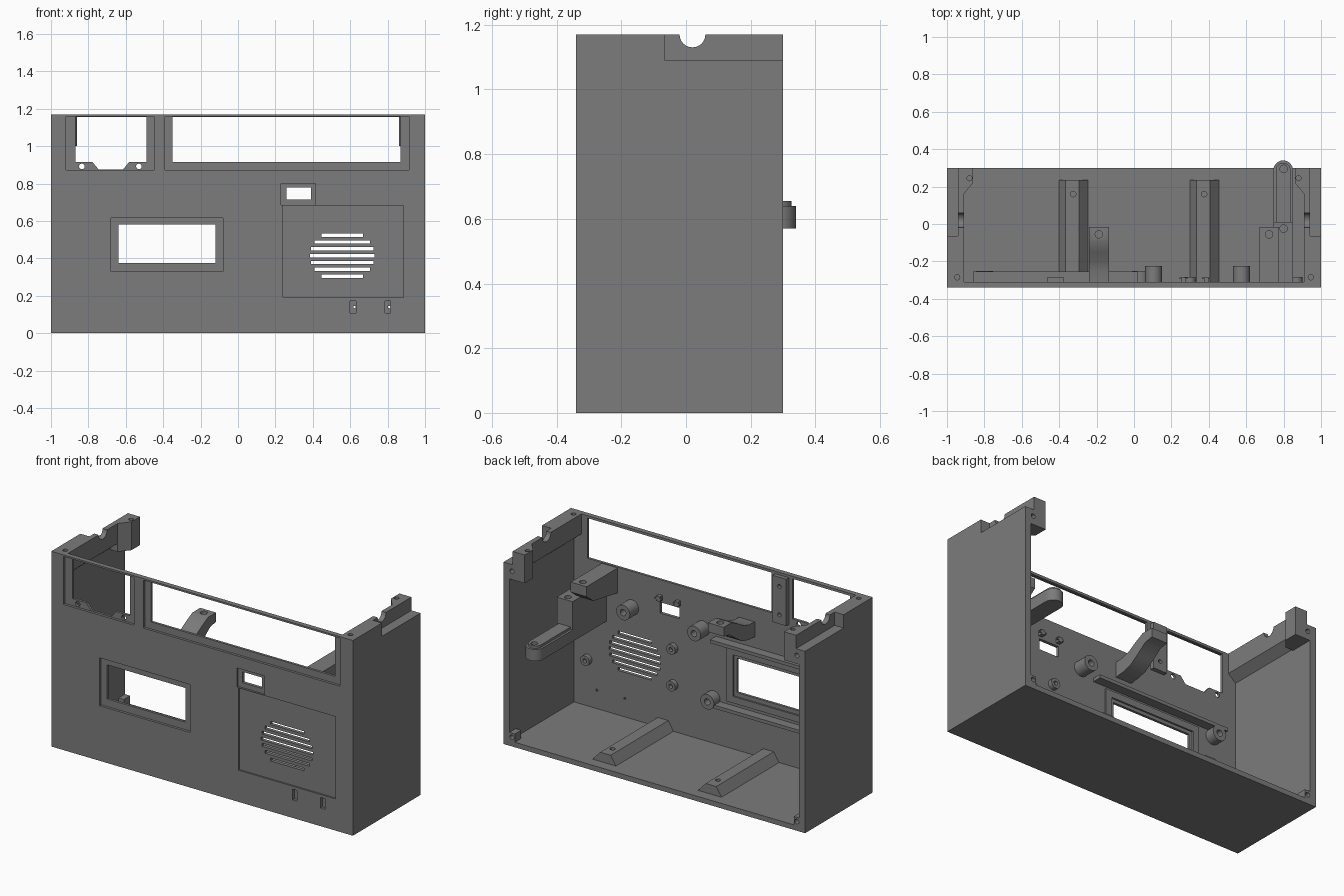
import bpy, bmesh, math
from mathutils import Matrix, Vector

if "Cube" in bpy.data.objects:
    bpy.data.objects.remove(bpy.data.objects["Cube"])

grey = bpy.data.materials.new("mid_grey")
grey.diffuse_color = (0.2, 0.2, 0.2, 1)
grey.use_nodes = True
grey.node_tree.nodes["Principled BSDF"].inputs["Base Color"].default_value = grey.diffuse_color


def finish(name, bm):
    bmesh.ops.recalc_face_normals(bm, faces=bm.faces)
    me = bpy.data.meshes.new(name)
    bm.to_mesh(me)
    bm.free()
    me.materials.append(grey)
    ob = bpy.data.objects.new(name, me)
    bpy.context.collection.objects.link(ob)
    return ob


def box(name, x0, x1, y0, y1, z0, z1):
    bm = bmesh.new()
    bmesh.ops.create_cube(bm, size=1)
    for v in bm.verts:
        v.co = Vector(((x0 + x1) / 2 + v.co.x * (x1 - x0),
                       (y0 + y1) / 2 + v.co.y * (y1 - y0),
                       (z0 + z1) / 2 + v.co.z * (z1 - z0)))
    return finish(name, bm)


def prism(name, pts, axis, a, b):
    """Extrude a 2D outline along an axis; the outline uses the other two axes in order."""
    bm = bmesh.new()

    def at(p, t):
        c = list(p)
        c.insert(axis, t)
        return bm.verts.new(c)
    lo, hi = [at(p, a) for p in pts], [at(p, b) for p in pts]
    bm.faces.new(lo)
    bm.faces.new(hi[::-1])
    for i in range(len(pts)):
        j = (i + 1) % len(pts)
        bm.faces.new((lo[i], lo[j], hi[j], hi[i]))
    return finish(name, bm)


def rod(name, c, r, axis, a, b, n=24):
    pts = [(c[0] + r * math.cos(2 * math.pi * i / n), c[1] + r * math.sin(2 * math.pi * i / n)) for i in range(n)]
    return prism(name, pts, axis, a, b)


def boolean(ob, others, op='DIFFERENCE'):
    bpy.context.view_layer.objects.active = ob
    for o in others:
        m = ob.modifiers.new("cut", 'BOOLEAN')
        m.operation, m.solver, m.object = op, 'EXACT', o
        bpy.ops.object.modifier_apply(modifier=m.name)
        bpy.data.objects.remove(o)
    return ob


def smooth(ob):
    bpy.ops.object.select_all(action='DESELECT')
    ob.select_set(True)
    bpy.context.view_layer.objects.active = ob
    bpy.ops.object.shade_smooth_by_angle(angle=math.radians(30))


F, B, IN = -0.34, 0.30, -0.31      # front face, back edge, inside of front wall

# Front panel with its windows, recesses and speaker slots
panel = box("front_panel", -1, 1, F, IN, 0, 1.17)
cuts = []
for rec, hole, depth in (
        ((-.92, -.45, .873, 1.16), (-.87, -.49, .915, 1.155), .015),
        ((-.39, .915, .873, 1.16), (-.35, .87, .915, 1.155), .015),
        ((-.68, -.08, .33, .617), (-.64, -.12, .375, .58), .015),
        ((.23, .415, .685, .80), (.26, .39, .715, .78), .012)):
    cuts.append(box("c", rec[0], rec[1], F - .1, F + depth, rec[2], rec[3]))
    cuts.append(box("c", hole[0], hole[1], F - .1, IN + .1, hole[2], hole[3]))
cuts.append(box("c", .24, .885, F - .1, F + .01, .19, .683))
cuts.append(prism("c", [(-.79, .93), (-.745, .875), (-.615, .875), (-.57, .93)], 1, F - .1, IN + .1))
cuts += [rod("c", (x, .892), .015, 1, F - .1, IN + .1, 12) for x in (-.835, -.53)]
for i in range(7):
    z = (i - 3) * .0365
    w = math.sqrt(.172 ** 2 - min(abs(z) * 1.2, .15) ** 2)
    cuts.append(box("c", .557 - w, .557 + w, F - .1, IN + .1, .415 + z - .009, .415 + z + .009))
for x in (.615, .80):
    cuts.append(box("c", x - .015, x + .015, F - .1, F + .018, .108, .172))
    cuts.append(rod("c", (x + .008, .14), .007, 1, F - .1, IN + .1, 8))
boolean(panel, cuts)

# Floor and its two sloped rails
box("floor", -1, 1, IN, B, 0, .03)
for x in (-.325, .375):
    rail = prism("floor_rail", [(x - .075, .03), (x - .04, .085), (x + .03, .085), (x + .08, .03)], 1, IN, .235)
    boolean(rail, [rod("c", (x, .16), .015, 2, .05, .2, 12)])

# Side walls with thickened top edge, outer step, axle notch and screw corners
for s, side in ((-1, "left"), (1, "right")):
    def sx(a, b):
        return tuple(sorted((s * a, s * b)))
    wall = box(side + "_wall", *sx(.96, 1), IN, B, .03, 1.17)
    rim = prism("rim", [(s * .97, 1.0), (s * .91, 1.05), (s * .91, 1.17), (s * .97, 1.17)], 1, IN, B)
    lug = prism("lug", [(s * .98, .16), (s * .91, .16), (s * .86, .22), (s * .86, B), (s * .98, B)], 2, 1.0, 1.17)
    foot = box("foot", *sx(.925, .97), .24, B, .02, .08)
    boolean(wall, [rim, lug, foot], 'UNION')
    boolean(wall, [
        box("c", *sx(.94, 1.1), -.065, B + .1, 1.09, 1.3),
        rod("c", (.02, 1.17), .04, 0, *sx(.8, 1.1)),
        rod("c", (s * .88, .245), .014, 2, 1.1, 1.3, 12),
        rod("c", (s * .945, -.285), .014, 2, 1.1, 1.3, 12),
        rod("c", (s * .945, .055), .014, 1, .25, .4, 12),
        rod("c", (s * .945, 1.05), .014, 1, .25, .4, 12)])

# Post between the two upper windows
post = box("window_post", -.465, -.375, IN, -.285, .875, 1.155)
boolean(post, [rod("c", (-.42, z), .012, 1, IN + .005, 0, 12) for z in (.93, 1.1)])

# Display surround and shelf ribs inside the front
frame = box("display_surround", -.70, -.06, IN, -.30, .31, .64)
boolean(frame, [box("c", -.66, -.10, -.4, 0, .35, .60)])
for z in (.655, .27):
    box("display_rib", -.86, .02, IN, -.255, z, z + .02)

# Round screw bosses inside the front
bosses = [(x, .70, .045, -.225) for x in (.105, .575)]
bosses += [(.035, .30, .045, -.25), (-.80, .62, .045, -.25)]
bosses += [(x, z, .03, -.283) for x in (.30, .87) for z in (.31, .53)]
for x, z, r, y in bosses:
    boss = rod("screw_boss", (x, z), r, 1, IN, y)
    smooth(boolean(boss, [rod("c", (x, z), r * .42, 1, IN + .005, y + .1, 16)]))

# Small clips above the little window
for x in (.265, .385):
    box("window_clip", x - .012, x + .012, IN, -.285, .795, .825)
    box("window_clip_tab", x - .022, x + .022, -.295, -.285, .805, .815)

# Upper mounting brackets: one curved arm, one straight block
arm = prism("curved_bracket", [(IN, .83), (-.25, .835), (-.2, .85), (-.15, .88), (-.09, .91), (-.015, .91),
                               (-.015, .855), (-.07, .845), (-.13, .80), (-.19, .76), (-.25, .745), (IN, .74)],
            0, -.24, -.135)
boolean(arm, [rod("c", (-.188, -.055), .02, 2, .875, 1, 16)])
smooth(arm)
block = prism("straight_bracket", [(IN, .91), (-.015, .91), (-.015, .85), (-.08, .80), (IN, .76)], 0, .67, .775)
boolean(block, [rod("c", (.722, -.055), .02, 2, .875, 1, 16)])

# Stepped bracket with a rounded arm reaching past the back
step = box("stepped_bracket", .745, .85, IN, .01, .57, .81)
boolean(step, [rod("c", (.80, -.025), .02, 2, .77, 1, 16)])
end = [(.7975 + .0525 * math.cos(math.pi * i / 14), .2875 + .0525 * math.sin(math.pi * i / 14)) for i in range(15)]
reach = prism("rounded_arm", end + [(.745, .01), (.85, .01)], 2, .57, .64)
tip = [(.7975 + (x - .7975) * .75, .2875 + (y - .2875) * .75) for x, y in end]
cap = prism("arm_cap", tip + [(.758, .01), (.837, .01)], 2, .64, .655)
boolean(reach, [cap], 'UNION')
boolean(reach, [rod("c", (.80, .295), .02, 2, .60, 1, 16)])
smooth(reach)
